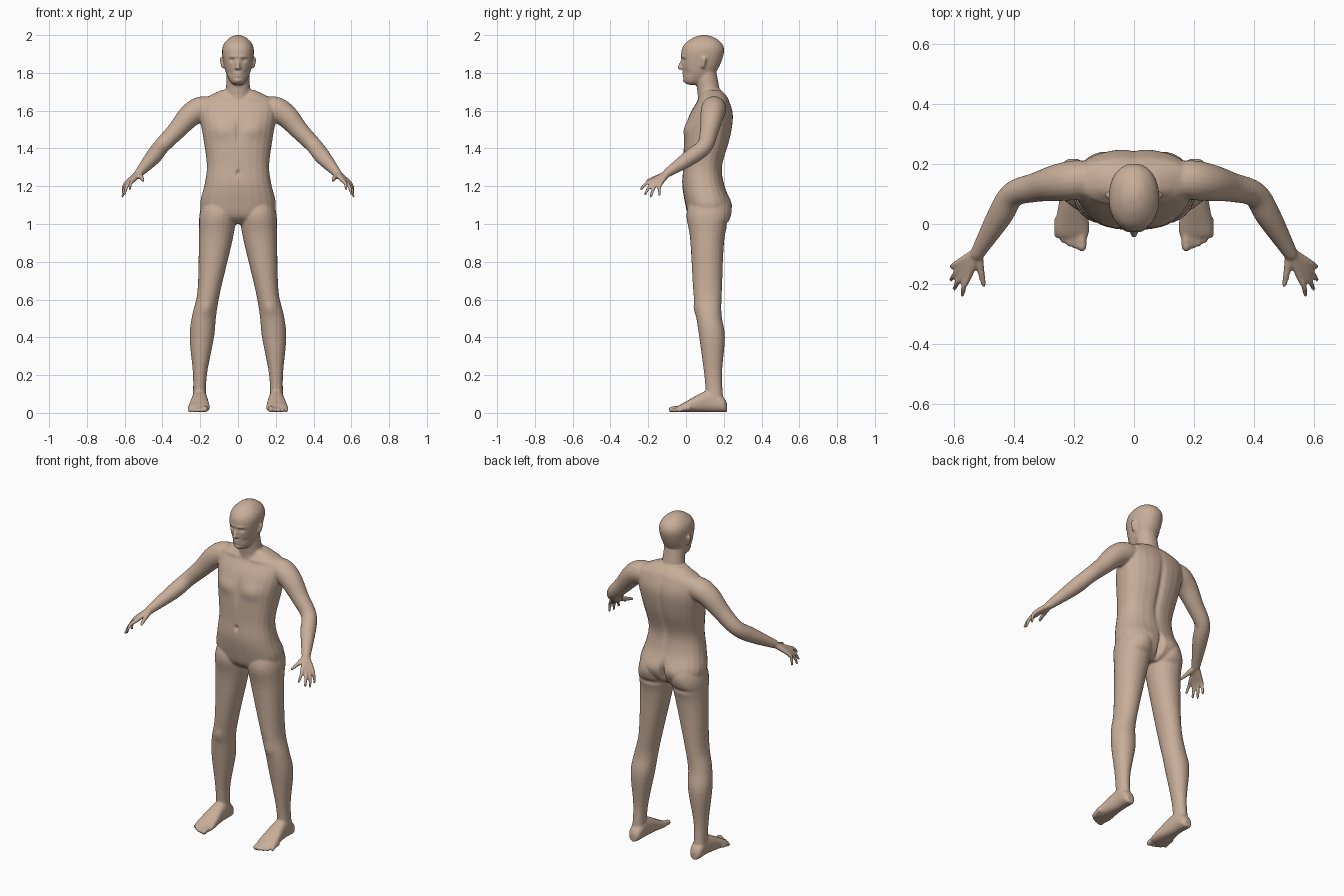
import bpy, bmesh
from math import sin, cos, pi, exp, copysign
from mathutils import Vector

if "Cube" in bpy.data.objects:
    bpy.data.objects.remove(bpy.data.objects["Cube"])

bm = bmesh.new()


def smooth_rows(rows, n=5):
    """Catmull-Rom interpolation of rows of numbers."""
    out = []
    for i in range(len(rows) - 1):
        p = [rows[max(i - 1, 0)], rows[i], rows[i + 1], rows[min(i + 2, len(rows) - 1)]]
        for k in range(n):
            t = k / n
            out.append([b + ((c - a) * t + (2 * a - 5 * b + 4 * c - d) * t * t
                             + (3 * b - a - 3 * c + d) * t ** 3) / 2 for a, b, c, d in zip(*p)])
    return out + [list(rows[-1])]


def skin_rings(rings):
    """Closed tube through rings of points."""
    vs = [[bm.verts.new(p) for p in r] for r in rings]
    faces = [bm.faces.new(vs[0]), bm.faces.new(vs[-1])]
    for a, b in zip(vs, vs[1:]):
        for i in range(len(a)):
            j = (i + 1) % len(a)
            faces.append(bm.faces.new((a[i], a[j], b[j], b[i])))
    bmesh.ops.recalc_face_normals(bm, faces=faces)


def loft(rows, place, e=2.0, sides=24):
    """Rows of (level, a0, a1, b0, b1): superellipse sections in that box."""
    rings = []
    for s, a0, a1, b0, b1 in smooth_rows(rows):
        ring = []
        for i in range(sides):
            c, d = cos(2 * pi * i / sides), sin(2 * pi * i / sides)
            c, d = copysign(abs(c) ** (2 / e), c), copysign(abs(d) ** (2 / e), d)
            ring.append(place(s, (a0 + a1 + (a1 - a0) * c) / 2, (b0 + b1 + (b1 - b0) * d) / 2))
        rings.append(ring)
    skin_rings(rings)


def tube(rows, m=1, sides=14):
    """Rows of (x, y, z, radius) swept along the path with a rounded tip, m mirrors x."""
    pts = smooth_rows(rows)
    end, r0 = Vector(pts[-1][:3]), pts[-1][3]
    d = (end - Vector(pts[-2][:3])).normalized()
    for k in (.4, .7, .92):
        pts.append([*(end + d * r0 * k), r0 * (1 - k * k) ** .5])
    rings = []
    for i, p in enumerate(pts):
        t = (Vector(pts[min(i + 1, len(pts) - 1)][:3]) - Vector(pts[max(i - 1, 0)][:3])).normalized()
        u = t.cross(Vector((.3, .2, .9))).normalized()
        v = t.cross(u)
        ring = [Vector(p[:3]) + (u * cos(2 * pi * k / sides) + v * sin(2 * pi * k / sides)) * p[3]
                for k in range(sides)]
        rings.append([(q.x * m, q.y, q.z) for q in ring])
    skin_rings(rings)


def upright(s, a, b):
    return (a, b, s)


def along_y(s, a, b):
    return (a, s, b)


def sym(rows):
    """Rows of (z, half width, front, back)."""
    return [(z, -w, w, f, b) for z, w, f, b in rows]


# Torso
loft(sym([(1.0, .12, .06, .18), (1.04, .18, .015, .22), (1.11, .2, -.005, .237),
          (1.21, .177, -.02, .203), (1.31, .165, -.015, .193), (1.45, .183, -.01, .233),
          (1.57, .202, .015, .25), (1.65, .195, .06, .23), (1.685, .14, .075, .21),
          (1.71, .085, .085, .185)]), upright, 2.4)
# Neck
loft(sym([(1.6, .085, .07, .21), (1.72, .064, .058, .178), (1.84, .06, .04, .155)]), upright)
# Head
loft(sym([(1.737, .022, .012, .06), (1.755, .042, -.009, .1), (1.81, .067, -.016, .163),
          (1.9, .084, -.026, .2), (1.95, .077, -.01, .194), (1.985, .046, .035, .155),
          (2, .014, .08, .112)]), upright, 2.15)
# Nose
tube([(0, -.016, 1.872, .008), (0, -.034, 1.828, .012)])

for m in (1, -1):
    # Leg
    loft([(z, m * a, m * b, c, d) for z, a, b, c, d in [
        (1.14, .03, .18, .03, .21), (1.05, .01, .204, .002, .234), (.92, .028, .207, .022, .203),
        (.65, .092, .214, .038, .19), (.52, .115, .242, .053, .188), (.4, .127, .256, .07, .206),
        (.2, .165, .238, .097, .19), (.05, .17, .24, .11, .2)]], upright, 2.1)
    # Foot
    loft([(y, m * a, m * b, .004, h) for y, a, b, h in [
        (.217, .185, .222, .05), (.195, .167, .24, .085), (.12, .162, .243, .12),
        (-.01, .149, .264, .055), (-.045, .155, .255, .034)]], along_y, 2.4)
    # Toes fan from the big toe outwards
    for i in range(5):
        x, y, r = .174 + .0205 * i, -.076 + .0024 * i * i, .016 if i == 0 else .011
        tube([(x, y + .06, .026, r), (x, y + .025, .022, r), (x, y, r + .002, r)], m)
    # Arm
    tube([(.11, .15, 1.61, .055), (.19, .147, 1.61, .066), (.255, .138, 1.573, .062),
          (.33, .122, 1.49, .049), (.405, .098, 1.412, .043), (.45, .025, 1.354, .042),
          (.523, -.098, 1.271, .024)], m, 20)
    # Fingers with their share of the palm
    wrist = Vector((.523, -.094, 1.272))
    tips = [(.573, -.238, 1.185), (.6, -.216, 1.158), (.611, -.186, 1.146), (.609, -.14, 1.154)]
    for i, tip in enumerate(tips):
        k = Vector((.552, -.172, 1.233)).lerp(Vector((.59, -.132, 1.218)), i / 3)
        t = Vector(tip)
        w = wrist.lerp(k, .15)
        mid = k.lerp(t, .5) + Vector((.006, -.005, .006))
        tube([(*w, .017), (*k, .0125), (*mid, .0098), (*t, .0078)], m, 12)
    # Thumb
    tube([(.522, -.098, 1.266, .017), (.508, -.176, 1.24, .011), (.502, -.203, 1.23, .0085)], m)
    # Ear
    tube([(m * .08, .088, 1.825, .008), (m * .086, .097, 1.872, .012)])
    # Nostril wing
    tube([(m * .011, -.016, 1.826, .008), (m * .011, -.022, 1.824, .007)])

# Fuse the parts into one skin
mesh = bpy.data.meshes.new("body")
bm.to_mesh(mesh)
bm.free()
body = bpy.data.objects.new("body", mesh)
bpy.context.collection.objects.link(body)
remesh = body.modifiers.new("fuse", 'REMESH')
remesh.mode = 'VOXEL'
remesh.voxel_size = .006
relax = body.modifiers.new("relax", 'SMOOTH')
relax.factor, relax.iterations = .5, 5
skin = bpy.data.meshes.new_from_object(body.evaluated_get(bpy.context.evaluated_depsgraph_get()))
body.modifiers.clear()
body.data = skin

# Anatomy pushed in or out along y: x, z, width, height, push (mirrored in x)
FRONT = [
    (.085, 1.5, .065, .045, -.014),   # chest
    (0, 1.48, .014, .07, .008),       # breastbone
    (0, 1.27, .009, .014, .014),      # navel
    (.165, .55, .03, .035, -.008),    # kneecap
    (.09, 1.665, .07, .012, -.008),   # collar bone
    (.032, 1.868, .014, .01, .01),    # eye socket
    (.028, 1.886, .022, .007, -.005), # brow
    (.045, 1.8, .015, .016, .005),    # cheek hollow
    (0, 1.792, .02, .012, -.008),     # lips
    (0, 1.792, .022, .003, .007),     # mouth
    (0, 1.758, .018, .01, -.007),     # chin
]
BACK = [
    (0, 1.42, .018, .19, -.012),      # spine
    (.09, 1.09, .055, .05, .012),     # buttock
    (0, 1.07, .014, .06, -.035),      # cleft
    (.1, 1.0, .07, .014, -.008),      # buttock fold
]
for v in skin.vertices:
    x, y, z = abs(v.co.x), v.co.y, v.co.z
    for cx, cz, w, h, push in (FRONT if y < .11 else BACK):
        d2 = ((x - cx) / w) ** 2 + ((z - cz) / h) ** 2
        if d2 < 9:
            fade = min(1, abs(y - .11) / .06)
            v.co.y += push * exp(-d2) * fade

# Smooth skin colour
mat = bpy.data.materials.new("skin")
mat.diffuse_color = (.58, .42, .32, 1)
mat.use_nodes = True
mat.node_tree.nodes["Principled BSDF"].inputs["Base Color"].default_value = mat.diffuse_color
skin.materials.clear()
skin.materials.append(mat)
for f in skin.polygons:
    f.use_smooth = True
    f.material_index = 0
